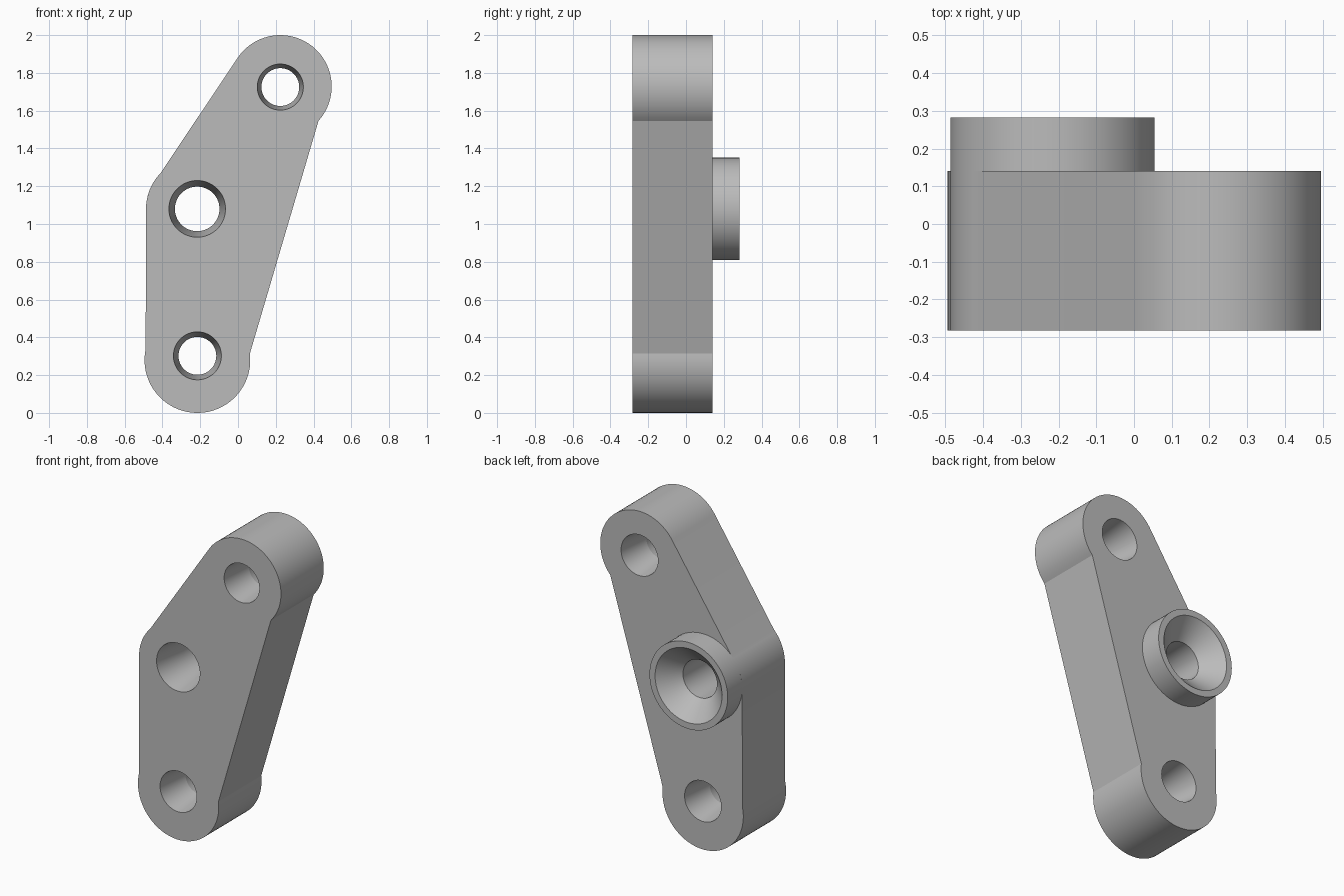
import bpy, bmesh, math

cube = bpy.data.objects.get("Cube")
if cube:
    bpy.data.objects.remove(cube, do_unlink=True)

SEG = 72
FRONT, WAIST, BACK, BOSS_END = -0.283, -0.07, 0.14, 0.283
UPPER, MIDDLE, LOWER = (0.224, 1.728), (-0.216, 1.08), (-0.215, 0.28)

grey = bpy.data.materials.new("plain_grey")
grey.use_nodes = True
colour = (0.5, 0.5, 0.5, 1)
grey.diffuse_color = colour
grey.node_tree.nodes["Principled BSDF"].inputs["Base Color"].default_value = colour


def arc(centre, radius, start, end, steps):
    """Points in the xz plane, angles in degrees."""
    angles = [math.radians(start + (end - start) * i / steps) for i in range(steps + 1)]
    return [(centre[0] + radius * math.cos(a), centre[1] + radius * math.sin(a)) for a in angles]


def circle(centre, radius):
    return arc(centre, radius, 0, 360, SEG)[:-1]


def ring(bm, points, y):
    return [bm.verts.new((x, y, z)) for x, z in points]


def bridge(bm, a, b):
    for i in range(len(a)):
        j = (i + 1) % len(a)
        bm.faces.new((a[i], a[j], b[j], b[i]))


def cap(bm, rings, normal):
    """Fill the first ring, leaving the other rings open as holes."""
    edges = []
    for r in rings:
        for i in range(len(r)):
            pair = (r[i - 1], r[i])
            edges.append(bm.edges.get(pair) or bm.edges.new(pair))
    bmesh.ops.triangle_fill(bm, use_beauty=True, edges=edges, normal=normal)


def finish(bm, name):
    bmesh.ops.recalc_face_normals(bm, faces=bm.faces)
    mesh = bpy.data.meshes.new(name)
    bm.to_mesh(mesh)
    bm.free()
    obj = bpy.data.objects.new(name, mesh)
    bpy.context.collection.objects.link(obj)
    mesh.materials.append(grey)
    bpy.ops.object.select_all(action='DESELECT')
    obj.select_set(True)
    bpy.context.view_layer.objects.active = obj
    bpy.ops.object.shade_smooth_by_angle(angle=math.radians(12))


# Link plate: three rounded lobes joined by straight sides
outline = (arc(UPPER, 0.272, -42, 145, 40)
           + arc(MIDDLE, 0.271, 136, 180, 10)
           + arc(LOWER, 0.28, 168, 367, 42))
bm = bmesh.new()
front_rings = [ring(bm, outline, FRONT)]
back_rings = [ring(bm, outline, BACK)]
bridge(bm, front_rings[0], back_rings[0])

# Through holes: centre, then front, waist and back radii
holes = [(((0.224, 1.725)), 0.122, 0.1, 0.128),
         ((-0.216, 1.08), 0.15, 0.118, 0.118),
         ((-0.215, 0.302), 0.127, 0.1, 0.127)]
for centre, *radii in holes:
    f, w, b = [ring(bm, circle(centre, r), y) for r, y in zip(radii, (FRONT, WAIST, BACK))]
    bridge(bm, f, w)
    bridge(bm, w, b)
    front_rings.append(f)
    back_rings.append(b)
cap(bm, front_rings, (0, -1, 0))
cap(bm, back_rings, (0, 1, 0))
finish(bm, "link_plate")

# Countersunk boss on the back
bm = bmesh.new()
profile = [(0.271, BACK), (0.271, BOSS_END), (0.232, BOSS_END), (0.118, 0.17), (0.118, BACK)]
rings = [ring(bm, circle(MIDDLE, r), y) for r, y in profile]
for a, b in zip(rings, rings[1:] + rings[:1]):
    bridge(bm, a, b)
finish(bm, "countersunk_boss")
